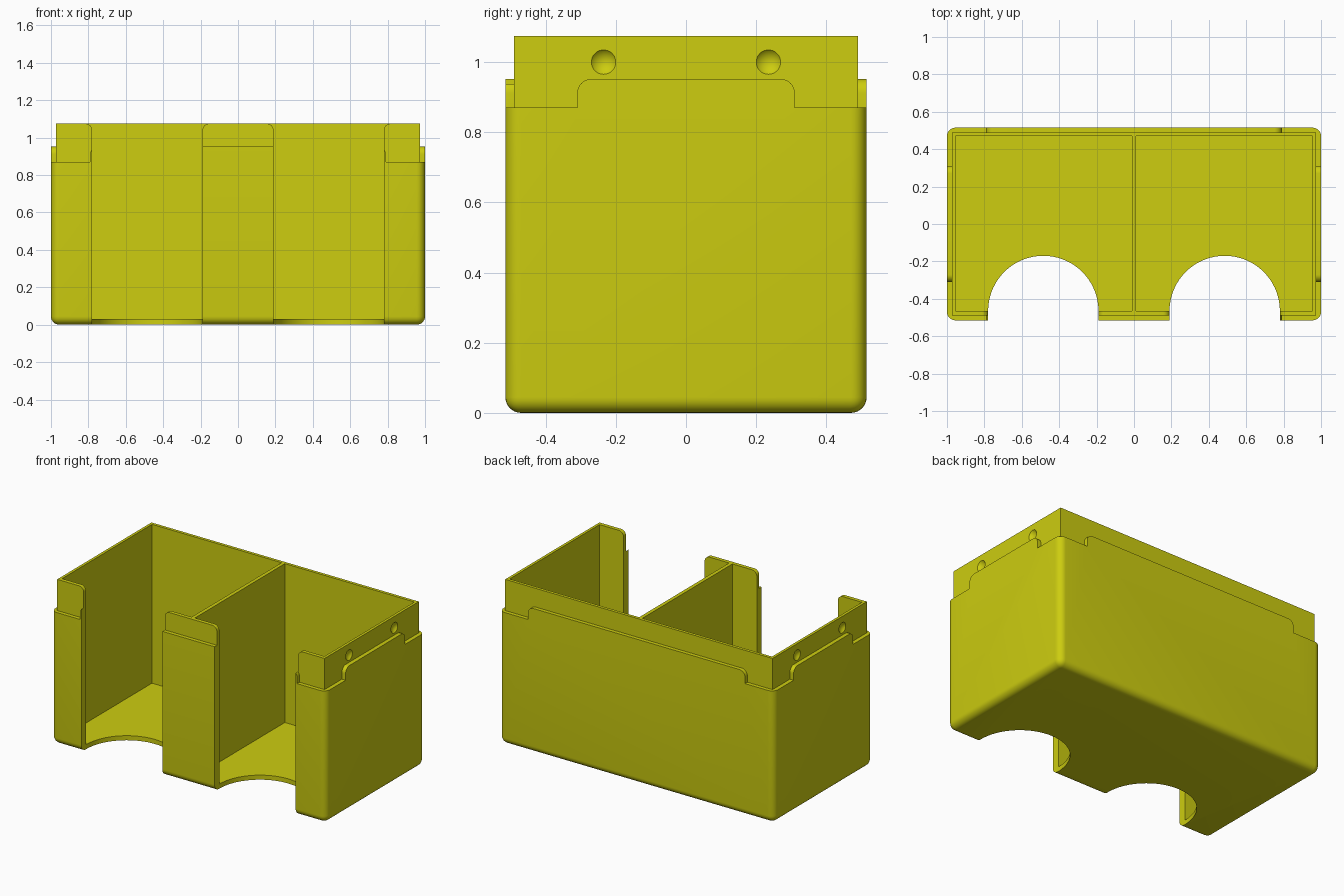
import bpy, bmesh, math
from mathutils import Vector

if "Cube" in bpy.data.objects:
    bpy.data.objects.remove(bpy.data.objects["Cube"])

yellow = bpy.data.materials.new("yellow")
yellow.diffuse_color = (0.61, 0.61, 0.005, 1)
yellow.use_nodes = True
yellow.node_tree.nodes["Principled BSDF"].inputs["Base Color"].default_value = yellow.diffuse_color


def make(name, bm):
    bmesh.ops.recalc_face_normals(bm, faces=bm.faces)
    me = bpy.data.meshes.new(name)
    bm.to_mesh(me)
    bm.free()
    ob = bpy.data.objects.new(name, me)
    bpy.context.collection.objects.link(ob)
    return ob


def box(name, x0, x1, y0, y1, z0, z1, bevel=0):
    bm = bmesh.new()
    bmesh.ops.create_cube(bm, size=1)
    for v in bm.verts:
        v.co = Vector((x1 if v.co.x > 0 else x0,
                       y1 if v.co.y > 0 else y0,
                       z1 if v.co.z > 0 else z0))
    if bevel:  # round everything except the top rim
        edges = [e for e in bm.edges if min(v.co.z for v in e.verts) < z0 + 1e-4]
        bmesh.ops.bevel(bm, geom=edges, offset=bevel, segments=7,
                        profile=0.5, affect='EDGES')
    return make(name, bm)


def prism(name, profile, axis, lo, hi):
    """Extrude a (horizontal, z) profile along x or y."""
    bm = bmesh.new()
    place = (lambda a, z, d: (d, a, z)) if axis == 'x' else (lambda a, z, d: (a, d, z))
    f = bm.faces.new([bm.verts.new(place(a, z, lo)) for a, z in profile])
    res = bmesh.ops.extrude_face_region(bm, geom=[f])
    move = Vector((hi - lo, 0, 0)) if axis == 'x' else Vector((0, hi - lo, 0))
    bmesh.ops.translate(bm, vec=move,
                        verts=[g for g in res['geom'] if isinstance(g, bmesh.types.BMVert)])
    return make(name, bm)


def arc(cx, cz, r, a0, a1, n=8):
    return [(cx + r * math.cos(math.radians(a0 + (a1 - a0) * i / n)),
             cz + r * math.sin(math.radians(a0 + (a1 - a0) * i / n))) for i in range(n + 1)]


def tab(half, z0, z1, r):
    """Flat tab outline with rounded upper corners."""
    return ([(-half, z0), (half, z0)] + arc(half - r, z1 - r, r, 0, 90)
            + arc(r - half, z1 - r, r, 90, 180))


def cut(ob, tools):
    for t in tools:
        m = ob.modifiers.new("cut", 'BOOLEAN')
        m.operation, m.solver, m.object = 'DIFFERENCE', 'EXACT', t
    dg = bpy.context.evaluated_depsgraph_get()
    me = bpy.data.meshes.new_from_object(ob.evaluated_get(dg))
    ob.modifiers.clear()
    ob.data = me
    for t in tools:
        bpy.data.objects.remove(t)


# Rounded body, full height
body = box("divided_bin", -1, 1, -0.515, 0.515, 0, 1.075, 0.045)

# Collar that trims the upper body to a thin lip with rounded tabs below it
collar = box("collar_cutter", -1.2, 1.2, -0.7, 0.7, 0.87, 1.2)
cut(collar, [
    box("lip_core", -0.973, 0.973, -0.49, 0.49, 0.8, 1.3),
    prism("front_back_tabs", tab(0.79, 0.8, 0.952, 0.04), 'y', -0.8, 0.8),
    prism("side_tabs", tab(0.31, 0.8, 0.952, 0.04), 'x', -1.3, 1.3),
])
cutters = [collar]

for s in (-1, 1):
    # Compartment either side of the thin divider
    xs = sorted((s * 0.012, s * 0.955))
    cutters.append(box("compartment", *xs, -0.465, 0.47, 0.03, 1.3))

    # Half-round finger cut through the floor
    cx, r = s * 0.485, 0.295
    bm = bmesh.new()
    bmesh.ops.create_cone(bm, cap_ends=True, segments=72, radius1=r, radius2=r, depth=2)
    bmesh.ops.translate(bm, vec=(cx, -0.465, 0.5), verts=bm.verts)
    cutters.append(make("finger_cut", bm))

    # Front opening, flaring where the lip corners are rounded
    q, top = 0.035, 1.075
    outline = ([(cx - r, -0.2), (cx + r, -0.2)]
               + arc(cx + r + q, top - q, q, 180, 90)
               + [(cx + r + q, 1.2), (cx - r - q, 1.2)]
               + arc(cx - r - q, top - q, q, 90, 0))
    cutters.append(prism("front_opening", outline, 'y', -0.6, -0.45))

    # Shallow round dimples on the side lip
    for y in (-0.235, 0.235):
        bm = bmesh.new()
        bmesh.ops.create_uvsphere(bm, u_segments=32, v_segments=24, radius=0.046)
        bmesh.ops.translate(bm, vec=(s * (0.973 + 0.030), y, 1.0), verts=bm.verts)
        cutters.append(make("dimple", bm))

cut(body, cutters)
body.data.materials.clear()
body.data.materials.append(yellow)
for p in body.data.polygons:
    p.material_index = 0

bpy.ops.object.select_all(action='DESELECT')
body.select_set(True)
bpy.context.view_layer.objects.active = body
bpy.ops.object.shade_smooth_by_angle(angle=math.radians(30))
